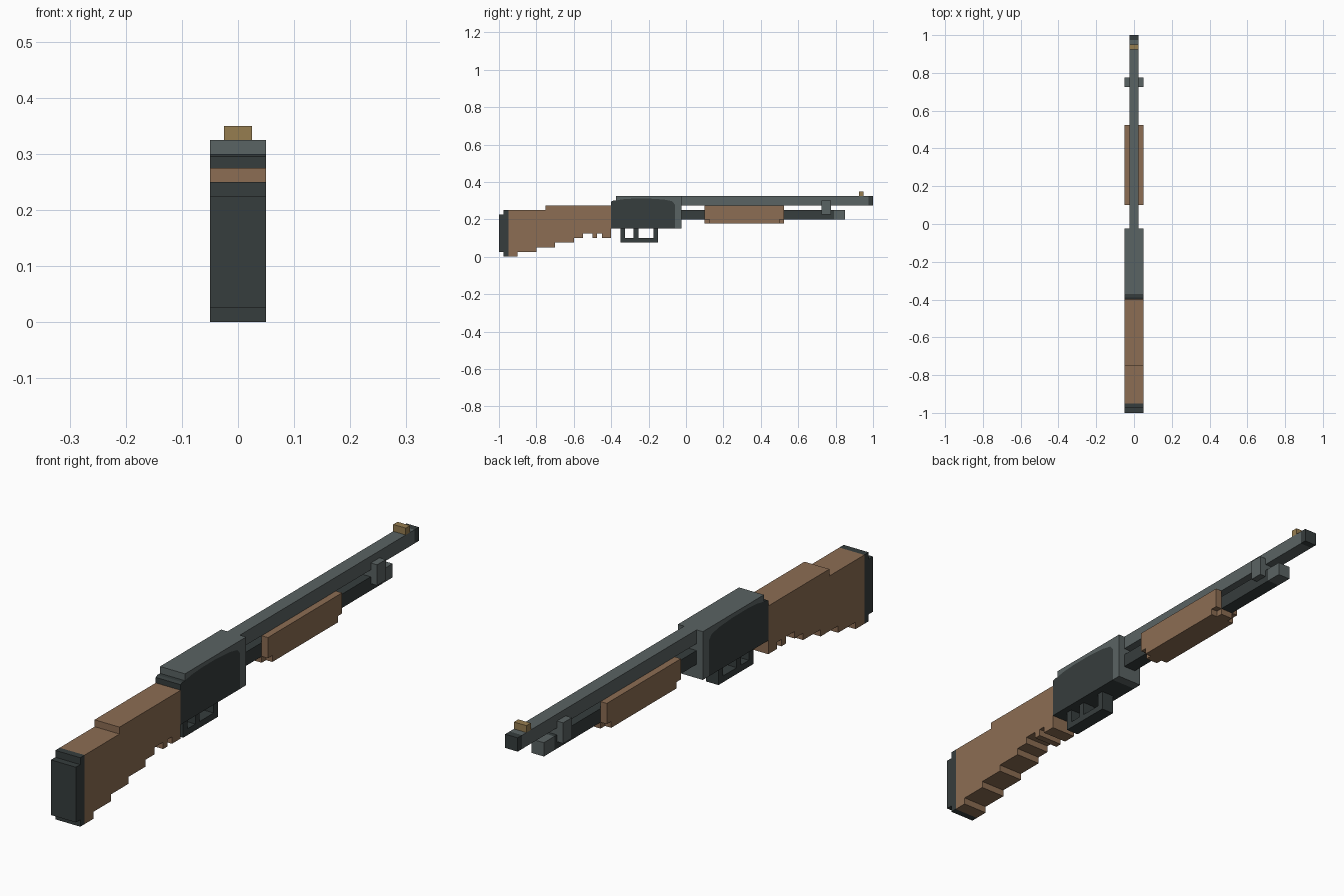
import bpy
import bmesh

cube = bpy.data.objects.get("Cube")
if cube:
    bpy.data.objects.remove(cube, do_unlink=True)


def material(name, hex_code):
    # Convert a display colour to linear values
    rgb = [int(hex_code[i:i + 2], 16) / 255 for i in (0, 2, 4)]
    lin = [((c + 0.055) / 1.055) ** 2.4 for c in rgb] + [1]
    mat = bpy.data.materials.new(name)
    mat.use_nodes = True
    mat.diffuse_color = lin
    mat.node_tree.nodes["Principled BSDF"].inputs["Base Color"].default_value = lin
    return mat


WOOD = material("brown wood", "8C6D53")
DARK = material("dark steel", "363D3D")
GREY = material("grey steel", "5A6363")
BRASS = material("brass", "967D50")


def extrude(name, profile, half, mat, x=0):
    """Extrude a (y, z) side profile across the width."""
    bm = bmesh.new()
    face = bm.faces.new([bm.verts.new((x - half, y, z)) for y, z in profile])
    geom = bmesh.ops.extrude_face_region(bm, geom=[face])["geom"]
    moved = [v for v in geom if isinstance(v, bmesh.types.BMVert)]
    bmesh.ops.translate(bm, vec=(2 * half, 0, 0), verts=moved)
    bmesh.ops.recalc_face_normals(bm, faces=bm.faces)
    mesh = bpy.data.meshes.new(name)
    bm.to_mesh(mesh)
    bm.free()
    mesh.materials.append(mat)
    obj = bpy.data.objects.new(name, mesh)
    bpy.context.collection.objects.link(obj)
    return obj


def block(name, y0, y1, z0, z1, half, mat, x=0):
    return extrude(name, [(y0, z0), (y1, z0), (y1, z1), (y0, z1)], half, mat, x)


WIDE, SLIM = 0.05, 0.025

# Butt pad and stepped stock
block("butt_pad", -1, -0.975, 0.025, 0.225, WIDE, DARK)
block("butt_plate", -0.975, -0.95, 0, 0.25, WIDE, DARK)
steps = [(-0.95, -0.9, 0), (-0.9, -0.8, 0.025), (-0.8, -0.7, 0.05),
         (-0.7, -0.6, 0.075), (-0.6, -0.55, 0.1), (-0.55, -0.5, 0.125),
         (-0.5, -0.475, 0.1), (-0.475, -0.45, 0.125), (-0.45, -0.4, 0.1)]
underside = [p for a, b, z in steps for p in ((a, z), (b, z))]
extrude("stock", underside + [(-0.4, 0.275), (-0.75, 0.275),
                              (-0.75, 0.25), (-0.95, 0.25)], WIDE, WOOD)

# Receiver: dark body with a grey shell over its top and front
curve = [(-0.375, 0.3), (-0.34, 0.307), (-0.28, 0.311), (-0.2, 0.311),
         (-0.12, 0.306), (-0.075, 0.297), (-0.06, 0.28), (-0.06, 0.15)]
extrude("receiver_body", [(-0.4, 0.15), (-0.4, 0.295), (-0.39, 0.3)] + curve,
        WIDE, DARK)
extrude("receiver_shell", [(-0.375, 0.325)] + curve +
        [(-0.025, 0.15), (-0.025, 0.325)], WIDE, GREY)

# Trigger and its guard
block("trigger_guard", -0.35, -0.15, 0.077, 0.1, SLIM, DARK)
for name, y in (("guard_rear_post", -0.35), ("trigger", -0.28),
                ("guard_front_post", -0.175)):
    block(name, y, y + 0.025, 0.1, 0.15, SLIM, DARK)

# Barrel, muzzle and bead sight
block("barrel", -0.025, 0.975, 0.275, 0.325, SLIM, GREY)
block("muzzle", 0.975, 1, 0.275, 0.325, SLIM, DARK)
block("front_sight", 0.925, 0.95, 0.325, 0.35, SLIM, BRASS)

# Magazine tube, end cap and barrel clamp
block("magazine_tube", -0.025, 0.79, 0.2, 0.25, SLIM, DARK)
block("magazine_cap", 0.79, 0.85, 0.2, 0.25, SLIM, GREY)
block("barrel_clamp", 0.725, 0.775, 0.225, 0.3, WIDE, GREY)

# Sliding grip: two cheeks joined by a floor that narrows at its ends
for side, x in (("right", -0.0375), ("left", 0.0375)):
    block("grip_cheek_" + side, 0.1, 0.525, 0.2, 0.275, 0.0125, WOOD, x)
block("grip_floor", 0.125, 0.5, 0.177, 0.2, WIDE, WOOD)
for name, y in (("grip_rear_lip", 0.1), ("grip_front_lip", 0.5)):
    block(name, y, y + 0.025, 0.177, 0.2, SLIM, WOOD)
